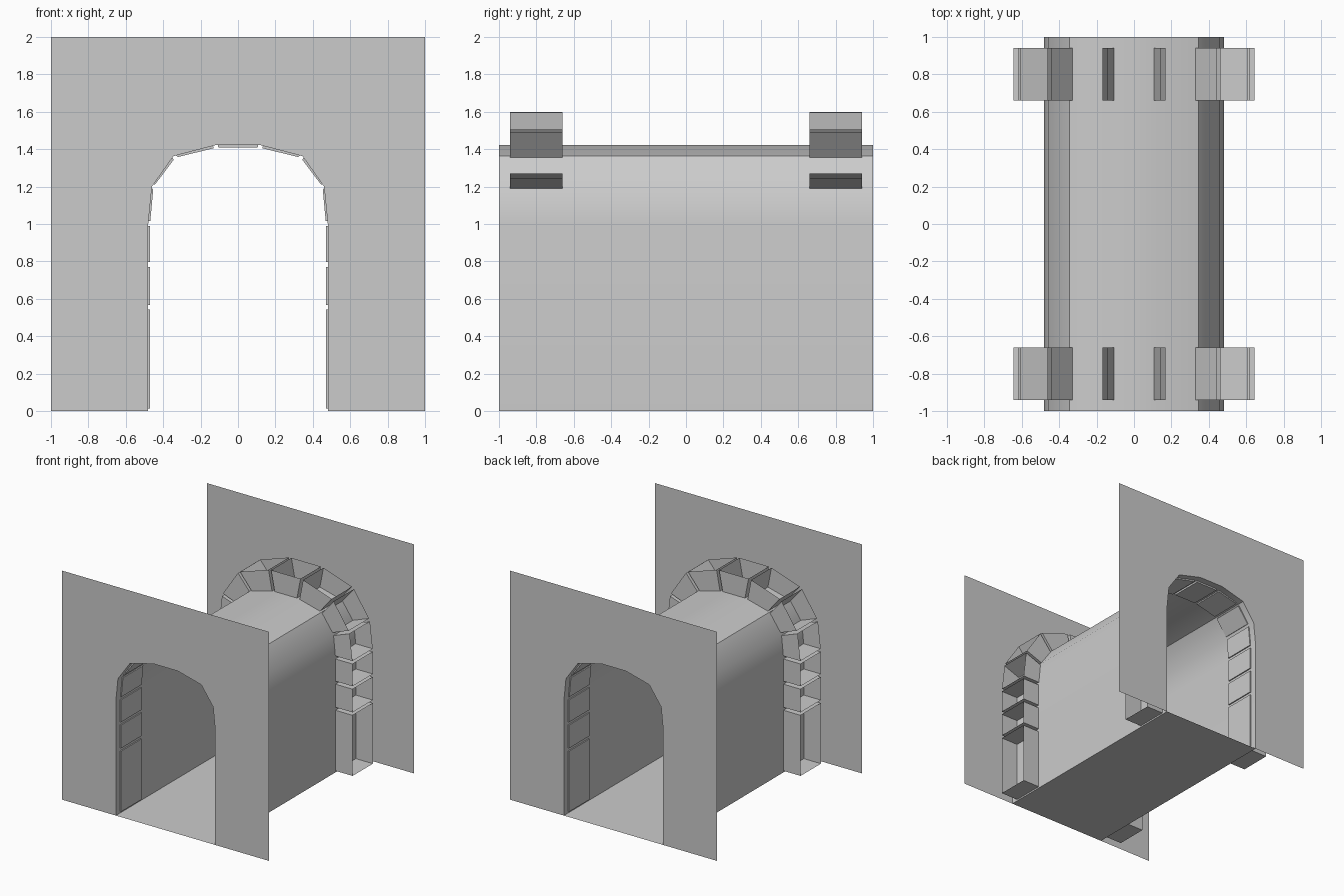
import bpy

cube = bpy.data.objects.get("Cube")
if cube:
    bpy.data.objects.remove(cube, do_unlink=True)

grey = bpy.data.materials.new("stone grey")
grey.use_nodes = True
COLOR = (0.6, 0.6, 0.6, 1)
grey.diffuse_color = COLOR
grey.node_tree.nodes["Principled BSDF"].inputs["Base Color"].default_value = COLOR


def add_object(name, verts, faces, smooth=False):
    mesh = bpy.data.meshes.new(name)
    mesh.from_pydata(verts, [], faces)
    mesh.materials.append(grey)
    obj = bpy.data.objects.new(name, mesh)
    bpy.context.collection.objects.link(obj)
    if smooth:
        bpy.ops.object.select_all(action='DESELECT')
        obj.select_set(True)
        bpy.context.view_layer.objects.active = obj
        bpy.ops.object.shade_smooth_by_angle(angle=0.53)
    return obj


def mirrored(points):
    """Complete a half arch, right foot over the crown to the left foot."""
    return points + [(-x, z) for x, z in reversed(points)]


# Arch profile of the passage, from foot to crown
arch = mirrored([(0.48, 0), (0.48, 1.0), (0.46, 1.2), (0.345, 1.363), (0.118, 1.422)])
n = len(arch)

# Passage: floor and vault, open at both ends
verts = [(x, y, z) for y in (-1, 1) for x, z in arch]
faces = [(i, (i + 1) % n, n + (i + 1) % n, n + i) for i in range(n)]
add_object("tunnel_passage", verts, faces, smooth=True)

# Thin end walls, each one face wrapped around the arch opening
outline = [(-1, 0), (-1, 2), (1, 2), (1, 0)] + arch
for name, y in (("front_wall", -1), ("back_wall", 1)):
    ring = list(range(len(outline)))
    add_object(name, [(x, y, z) for x, z in outline],
               [ring if y < 0 else ring[::-1]])

# Arch stones: hollow blocks, open on the outside
inner = mirrored([(0.47, 0), (0.47, 0.555), (0.47, 0.783), (0.47, 1.003),
                  (0.452, 1.2), (0.335, 1.355), (0.118, 1.408)])
outer = mirrored([(0.645, 0), (0.645, 0.555), (0.645, 0.783), (0.645, 1.003),
                  (0.615, 1.26), (0.455, 1.5), (0.155, 1.6)])
GAP = 0.013


def shorten(a, b):
    """Pull both ends of a segment in, leaving a joint between stones."""
    dx, dz = b[0] - a[0], b[1] - a[1]
    f = GAP / (dx * dx + dz * dz) ** 0.5
    return ((a[0] + dx * f, a[1] + dz * f), (b[0] - dx * f, b[1] - dz * f))


for name, y0, y1 in (("front_arch_stones", -0.94, -0.66),
                     ("back_arch_stones", 0.66, 0.94)):
    verts, faces = [], []
    for i in range(len(inner) - 1):
        a, b = shorten(inner[i], inner[i + 1])
        d, c = shorten(outer[i], outer[i + 1])
        k = len(verts)
        verts += [(x, y, z) for y in (y0, y1) for x, z in (a, b, c, d)]
        # front, back, inner face and the two joint faces
        for face in ((0, 1, 2, 3), (7, 6, 5, 4), (0, 4, 5, 1),
                     (1, 5, 6, 2), (3, 7, 4, 0)):
            faces.append([k + v for v in reversed(face)])
    add_object(name, verts, faces)
